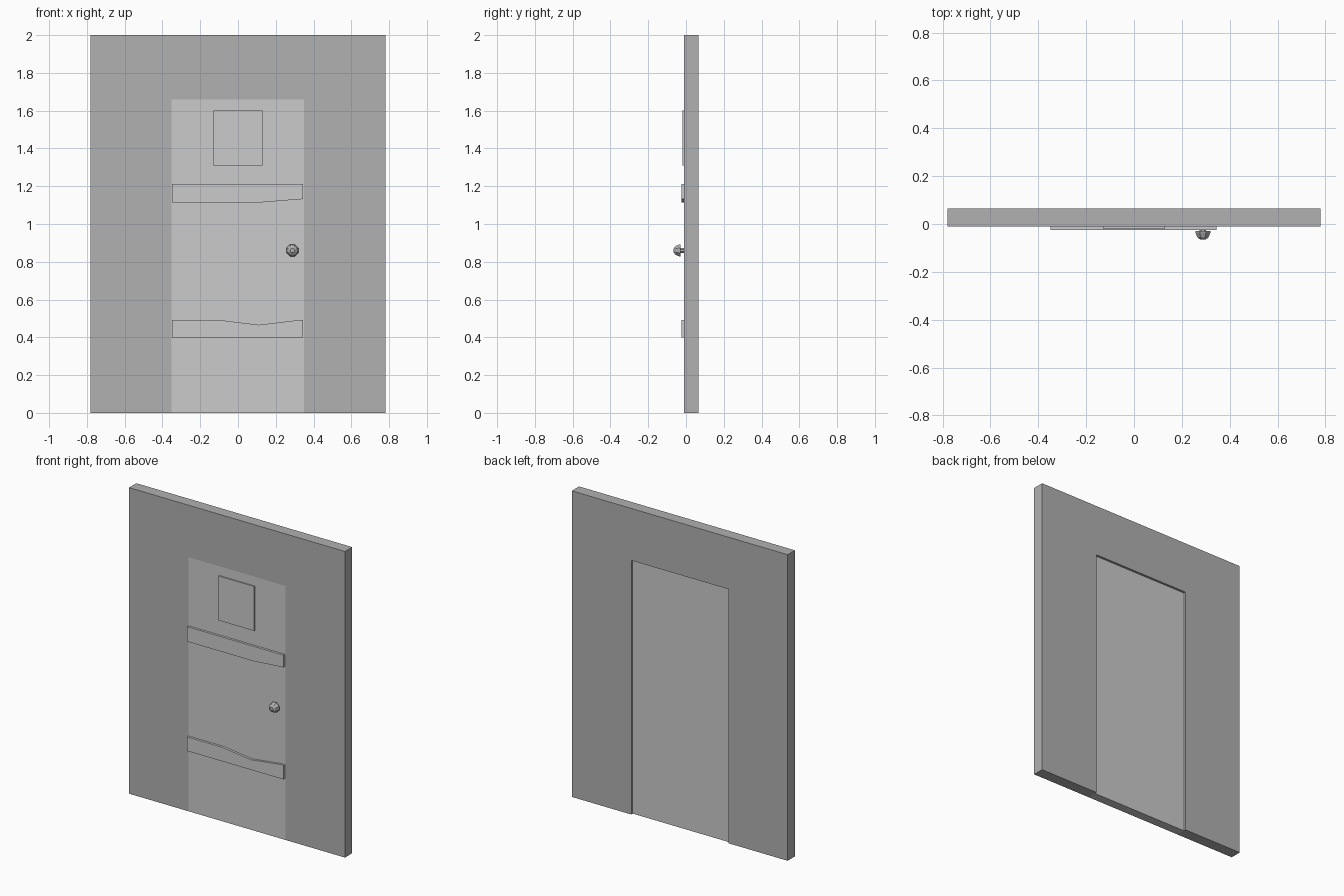
import bpy, bmesh
from math import sin, cos, pi

if "Cube" in bpy.data.objects:
    bpy.data.objects.remove(bpy.data.objects["Cube"])


def grey(name, v):
    m = bpy.data.materials.new(name)
    m.diffuse_color = (v, v, v, 1)
    m.use_nodes = True
    m.node_tree.nodes["Principled BSDF"].inputs["Base Color"].default_value = m.diffuse_color
    return m


def finish(bm, name, mat=None):
    bmesh.ops.recalc_face_normals(bm, faces=bm.faces)
    me = bpy.data.meshes.new(name)
    bm.to_mesh(me)
    bm.free()
    ob = bpy.data.objects.new(name, me)
    bpy.context.collection.objects.link(ob)
    if mat:
        me.materials.append(mat)
    return ob


def slab(name, outline, y0, y1, mat=None):
    """Extrude an x-z outline from y0 to y1."""
    bm = bmesh.new()
    face = bm.faces.new([bm.verts.new((x, y0, z)) for x, z in outline])
    ext = bmesh.ops.extrude_face_region(bm, geom=[face])["geom"]
    verts = [v for v in ext if isinstance(v, bmesh.types.BMVert)]
    bmesh.ops.translate(bm, verts=verts, vec=(0, y1 - y0, 0))
    return finish(bm, name, mat)


def turned(name, x, z, profile, sides, mat=None):
    """Revolve (radius, y) rings around a y-parallel axis, capped at both ends."""
    bm = bmesh.new()
    rings = [[bm.verts.new((x + r * cos(2 * pi * (i + .5) / sides), y,
                            z + r * sin(2 * pi * (i + .5) / sides)))
              for i in range(sides)] for r, y in profile]
    for a, b in zip(rings, rings[1:]):
        for i in range(sides):
            j = (i + 1) % sides
            bm.faces.new((a[i], a[j], b[j], b[i]))
    bm.faces.new(rings[0])
    bm.faces.new(rings[-1])
    return finish(bm, name, mat)


def rect(x0, x1, z0, z1):
    return [(x0, z0), (x1, z0), (x1, z1), (x0, z1)]


FRONT, BACK = -0.01, 0.065
dark = grey("dark_grey", 0.44)

# Wall with doorway
slab("wall", [(-.78, 0), (-.352, 0), (-.352, 1.66), (.35, 1.66), (.35, 0),
              (.78, 0), (.78, 2), (-.78, 2)], FRONT, BACK, dark)

# Door leaf, flush in front and slightly recessed behind
slab("door", rect(-.352, .35, 0, 1.66), FRONT, 0.05)

# Raised window panel
slab("window_panel", rect(-.13, .13, 1.31, 1.6), -0.018, FRONT)

# Worn cross boards
slab("upper_board", [(-.35, 1.115), (.13, 1.115), (.345, 1.132),
                     (.345, 1.212), (-.35, 1.212)], -0.025, FRONT)
slab("lower_board", [(-.35, .4), (.345, .4), (.345, .492), (.325, .492),
                     (.11, .466), (-.1, .492), (-.35, .492)], -0.025, FRONT)

# Faceted knob on a short stem
turned("door_knob", .288, .86,
       [(.015, FRONT), (.015, -.03), (.034, -.03), (.034, -.036),
        (.025, -.056), (.012, -.065)], 8, dark)
